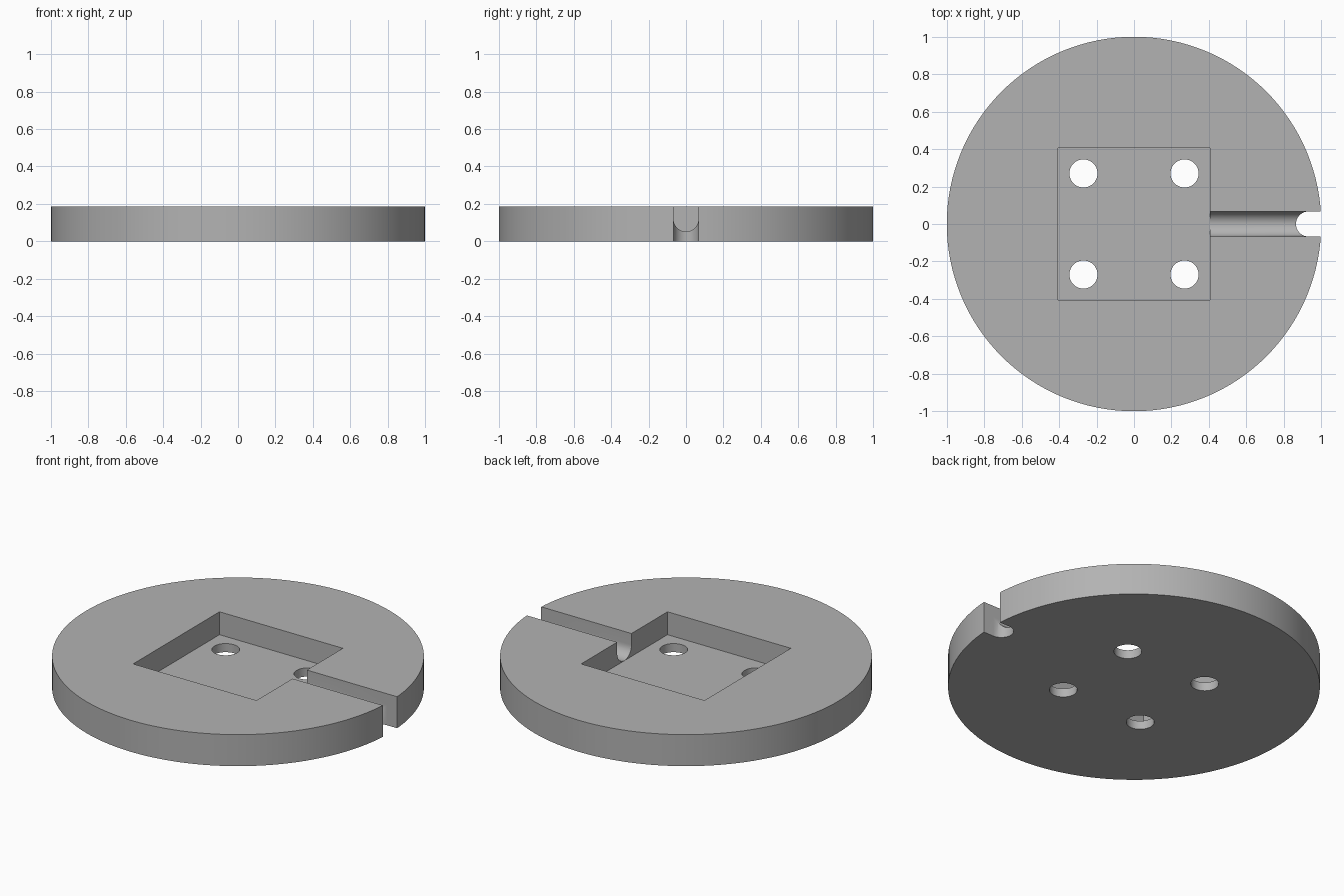
import bpy, bmesh
from math import sin, cos, pi, radians
from mathutils import Vector

cube = bpy.data.objects.get("Cube")
if cube:
    bpy.data.objects.remove(cube)

HEIGHT, FLOOR = 0.187, 0.051
POCKET, SLOT, HOLE, HOLE_POS = 0.405, 0.067, 0.075, 0.27

grey = bpy.data.materials.new("plain grey")
grey.use_nodes = True
colour = (0.45, 0.45, 0.45, 1)
grey.diffuse_color = colour
grey.node_tree.nodes["Principled BSDF"].inputs["Base Color"].default_value = colour


def arc(cx, cy, r, start, end, n):
    return [(cx + r * cos(start + (end - start) * i / n),
             cy + r * sin(start + (end - start) * i / n)) for i in range(n + 1)]


def circle(cx, cy, r, n):
    return arc(cx, cy, r, 0, 2 * pi, n)[:-1]


def prism(name, outline, low, high, along_x=False):
    """Extrude an outline along z, or a y-z outline along x."""
    bm = bmesh.new()
    place = (lambda p: (low, *p)) if along_x else (lambda p: (*p, low))
    face = bm.faces.new([bm.verts.new(place(p)) for p in outline])
    top = bmesh.ops.extrude_face_region(bm, geom=[face])["geom"]
    step = Vector((high - low, 0, 0) if along_x else (0, 0, high - low))
    bmesh.ops.translate(bm, vec=step,
                        verts=[v for v in top if isinstance(v, bmesh.types.BMVert)])
    bmesh.ops.recalc_face_normals(bm, faces=bm.faces)
    mesh = bpy.data.meshes.new(name)
    bm.to_mesh(mesh)
    bm.free()
    mesh.materials.append(grey)
    obj = bpy.data.objects.new(name, mesh)
    bpy.context.collection.objects.link(obj)
    return obj


# Round base plate
plate = prism("base_plate", circle(0, 0, 1, 128), 0, HEIGHT)

# Square pocket
p = POCKET
cutters = [prism("pocket_cutter", [(-p, -p), (p, -p), (p, p), (-p, p)], FLOOR, 0.4)]

# Four through holes
for x in (-HOLE_POS, HOLE_POS):
    for y in (-HOLE_POS, HOLE_POS):
        cutters.append(prism("hole_cutter", circle(x, y, HOLE, 48), -0.1, 0.3))

# Round-bottomed channel from the pocket to the rim
channel = arc(0, FLOOR + 0.001 + SLOT, SLOT, pi, 2 * pi, 24) + [(SLOT, 0.4), (-SLOT, 0.4)]
cutters.append(prism("channel_cutter", channel, 0.3, 1.2, along_x=True))

# Rounded notch cut through the rim at the channel's end
notch = arc(0.932, 0, SLOT, pi / 2, 3 * pi / 2, 24) + [(1.2, -SLOT), (1.2, SLOT)]
cutters.append(prism("notch_cutter", notch, -0.1, 0.4))

# Apply the cuts, then remove the cutters
bpy.context.view_layer.objects.active = plate
plate.select_set(True)
for cutter in cutters:
    cut = plate.modifiers.new("cut", "BOOLEAN")
    cut.operation, cut.solver, cut.object = "DIFFERENCE", "EXACT", cutter
    bpy.ops.object.modifier_apply(modifier=cut.name)
    bpy.data.objects.remove(cutter)

bpy.ops.object.shade_smooth_by_angle(angle=radians(30))
